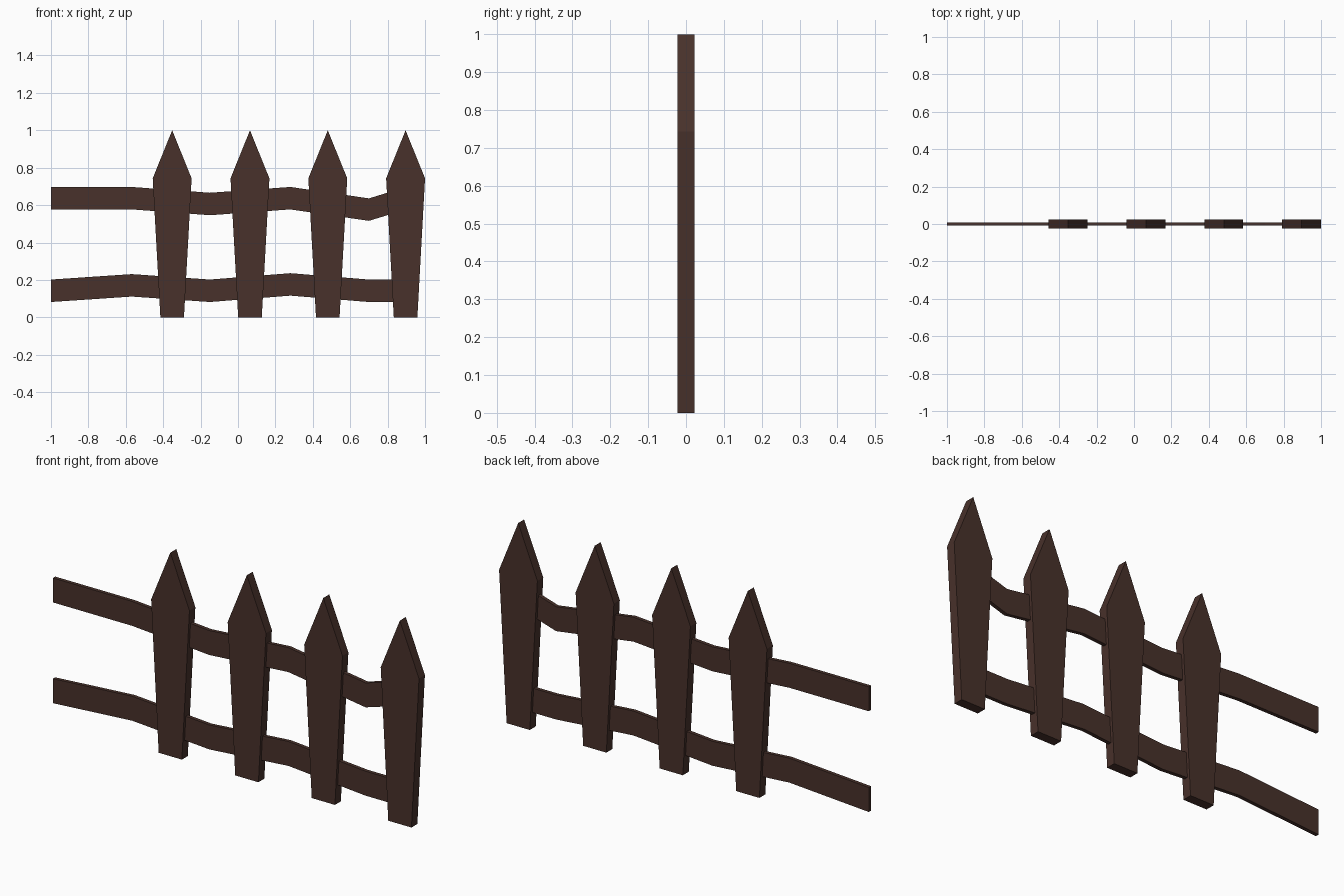
import bpy, bmesh

if "Cube" in bpy.data.objects:
    bpy.data.objects.remove(bpy.data.objects["Cube"])

wood = bpy.data.materials.new("dark_wood")
wood.diffuse_color = (0.065, 0.031, 0.024, 1)
wood.use_nodes = True
wood.node_tree.nodes["Principled BSDF"].inputs["Base Color"].default_value = wood.diffuse_color


def slab(name, quads, depth):
    """Extrude a strip of front-view (x, z) polygons symmetrically along y."""
    bm = bmesh.new()
    for poly in quads:
        bm.faces.new([bm.verts.new((x, -depth / 2, z)) for x, z in poly])
    bmesh.ops.remove_doubles(bm, verts=bm.verts, dist=1e-5)
    ext = bmesh.ops.extrude_face_region(bm, geom=bm.faces[:], use_keep_orig=True)
    moved = [v for v in ext["geom"] if isinstance(v, bmesh.types.BMVert)]
    bmesh.ops.translate(bm, verts=moved, vec=(0, depth, 0))
    bmesh.ops.recalc_face_normals(bm, faces=bm.faces)
    mesh = bpy.data.meshes.new(name)
    bm.to_mesh(mesh)
    bm.free()
    mesh.materials.append(wood)
    obj = bpy.data.objects.new(name, mesh)
    bpy.context.collection.objects.link(obj)
    return obj


# Four pointed pickets, tapering towards the ground
outline = [(-0.063, 0), (0.063, 0), (0.104, 0.743), (0, 1), (-0.104, 0.743)]
for i in range(4):
    picket = slab(f"picket_{i + 1}", [outline], 0.046)
    picket.location.x = -0.352 + 0.416 * i

# Two wavy rails, ending inside the last picket
stations = [-1, -0.568, -0.15, 0.28, 0.70, 0.90]
rails = {
    "upper_rail": [0.637, 0.637, 0.606, 0.637, 0.576, 0.637],
    "lower_rail": [0.142, 0.171, 0.142, 0.176, 0.142, 0.142],
}
for name, heights in rails.items():
    pts = list(zip(stations, heights))
    h = 0.06
    quads = [[(x0, z0 - h), (x1, z1 - h), (x1, z1 + h), (x0, z0 + h)]
             for (x0, z0), (x1, z1) in zip(pts, pts[1:])]
    slab(name, quads, 0.018)
